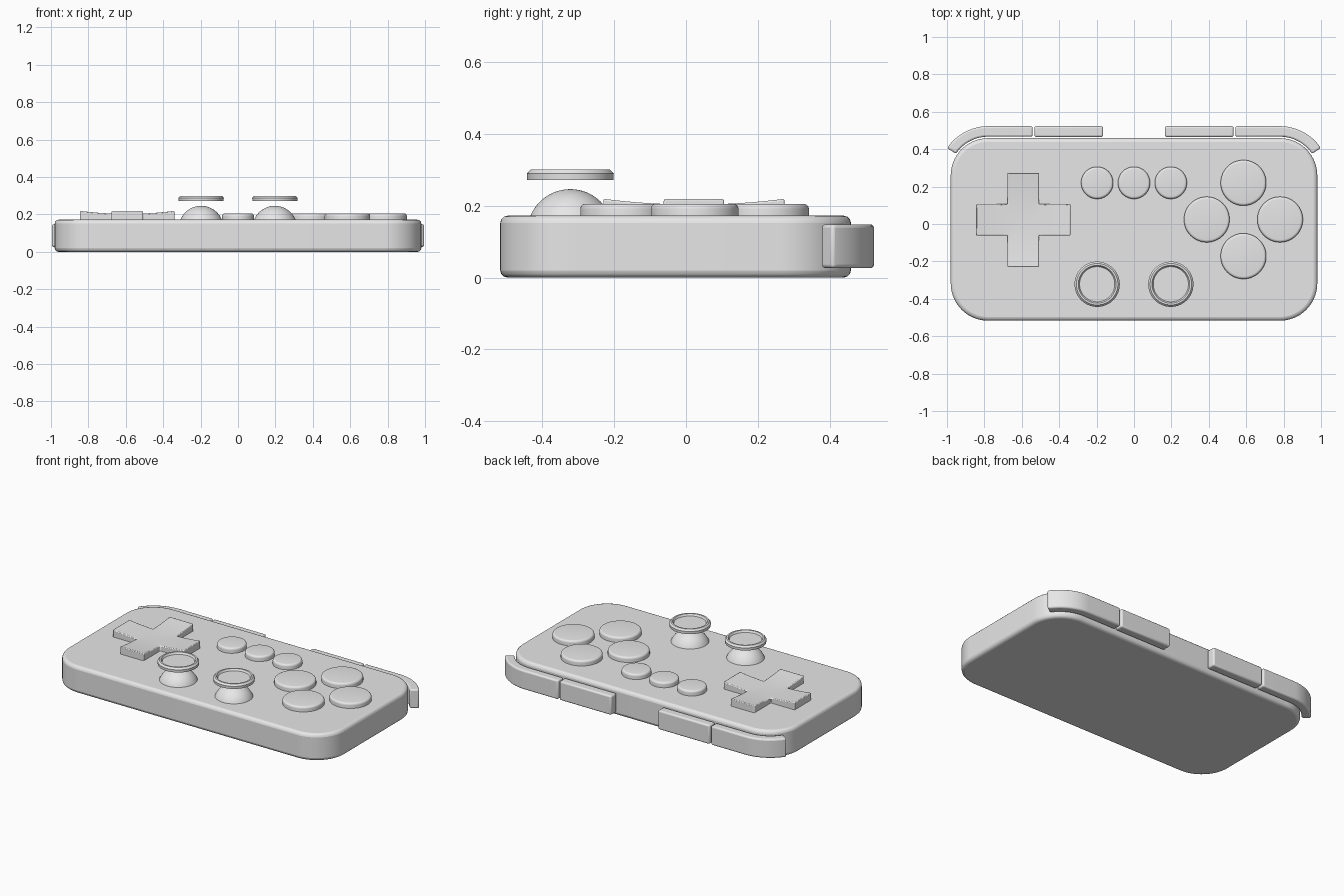
import bpy, bmesh, math

if "Cube" in bpy.data.objects:
    bpy.data.objects.remove(bpy.data.objects["Cube"])

grey = bpy.data.materials.new("grey plastic")
grey.diffuse_color = (0.8, 0.8, 0.8, 1)
grey.use_nodes = True
grey.node_tree.nodes["Principled BSDF"].inputs["Base Color"].default_value = grey.diffuse_color


def finish(name, bm, bevel=0.0, segments=3):
    """Turn a bmesh into a smooth-shaded object with optional rounded edges."""
    bmesh.ops.recalc_face_normals(bm, faces=bm.faces)
    mesh = bpy.data.meshes.new(name)
    bm.to_mesh(mesh)
    bm.free()
    mesh.materials.append(grey)
    ob = bpy.data.objects.new(name, mesh)
    bpy.context.collection.objects.link(ob)
    if bevel:
        mod = ob.modifiers.new("rounding", 'BEVEL')
        mod.width, mod.segments = bevel, segments
        mod.limit_method, mod.angle_limit = 'ANGLE', math.radians(40)
    bpy.ops.object.select_all(action='DESELECT')
    ob.select_set(True)
    bpy.context.view_layer.objects.active = ob
    bpy.ops.object.shade_smooth_by_angle(angle=math.radians(35))
    return ob


def prism(name, outline, z0, z1, bevel):
    """Extrude a flat outline from z0 to z1."""
    bm = bmesh.new()
    face = bm.faces.new([bm.verts.new((x, y, z0)) for x, y in outline])
    top = bmesh.ops.extrude_face_region(bm, geom=[face])
    for v in top["geom"]:
        if isinstance(v, bmesh.types.BMVert):
            v.co.z = z1
    return finish(name, bm, bevel)


def lathe(name, profile, x, y, steps=64):
    """Spin (radius, height) points about a vertical axis."""
    bm = bmesh.new()
    verts = [bm.verts.new((r, 0, z)) for r, z in profile]
    edges = [bm.edges.new(pair) for pair in zip(verts, verts[1:])]
    bmesh.ops.spin(bm, geom=verts + edges, axis=(0, 0, 1), cent=(0, 0, 0),
                   angle=2 * math.pi, steps=steps)
    bmesh.ops.remove_doubles(bm, verts=bm.verts, dist=1e-5)
    ob = finish(name, bm)
    ob.location = (x, y, 0)
    return ob


def arc(cx, cy, r, a0, a1, n=14):
    angles = [math.radians(a0 + (a1 - a0) * i / n) for i in range(n + 1)]
    return [(cx + r * math.cos(a), cy + r * math.sin(a)) for a in angles]


# Body: rounded slab
X, Y0, Y1, R = 0.98, -0.517, 0.459, 0.2
outline = (arc(X - R, Y1 - R, R, 0, 90) + arc(R - X, Y1 - R, R, 90, 180)
           + arc(R - X, Y0 + R, R, 180, 270) + arc(X - R, Y0 + R, R, 270, 360))
prism("body", outline, 0, 0.172, 0.02)

# Shoulder buttons: straight inner ones, outer ones wrapping the corners
inner = [(0.165, 0.465), (0.532, 0.465), (0.532, 0.523), (0.165, 0.523)]
outer = ([(0.542, 0.523), (0.542, 0.467)] + arc(0.78, 0.259, 0.208, 90, 34)
         + arc(0.78, 0.259, 0.264, 34, 90))
for side, s in (("right", 1), ("left", -1)):
    for part, pts in (("inner", inner), ("outer", outer)):
        prism(f"{side}_{part}_shoulder_button", [(s * x, y) for x, y in pts],
              0.026, 0.148, 0.01)


# Round buttons with softened rims
def button(name, x, y, r):
    rim = [(r - 0.014 + 0.014 * math.cos(a), 0.191 + 0.014 * math.sin(a))
           for a in [i * math.pi / 10 for i in range(6)]]
    lathe(name, [(0, 0.15), (r, 0.15)] + rim + [(0, 0.205)], x, y)


for i in range(4):
    a = i * math.pi / 2
    button(f"action_button_{i + 1}", 0.585 + 0.196 * math.cos(a),
           0.024 + 0.196 * math.sin(a), 0.122)
for i in (-1, 0, 1):
    button(f"menu_button_{i + 2}", i * 0.197, 0.22, 0.086)

# Thumbsticks: dome and floating dished cap
dome = [(0.12 * math.cos(a), 0.126 + 0.12 * math.sin(a))
        for a in [i * math.pi / 32 for i in range(17)]]
cap = [(0, 0.272), (0.12, 0.272), (0.121, 0.289), (0.111, 0.3),
       (0.101, 0.3), (0.094, 0.288), (0, 0.288)]
for side, s in (("right", 1), ("left", -1)):
    lathe(f"{side}_stick_dome", dome, s * 0.197, -0.322)
    lathe(f"{side}_stick_cap", cap, s * 0.197, -0.322)

# Direction pad: cross whose top dips towards the middle
L, W = 0.252, 0.084
cuts = [-L + (L - W) * i / 6 for i in range(6)] + [-W, -W / 2, 0]
cuts += [-c for c in reversed(cuts[:-1])]
bm = bmesh.new()
for x0, x1 in zip(cuts, cuts[1:]):
    for y0, y1 in zip(cuts, cuts[1:]):
        if min(abs(x0 + x1), abs(y0 + y1)) < 2 * W:
            bm.faces.new([bm.verts.new((x, y, 0.203 + 0.016 * (max(abs(x), abs(y)) / L) ** 2))
                          for x, y in ((x0, y0), (x1, y0), (x1, y1), (x0, y1))])
bmesh.ops.remove_doubles(bm, verts=bm.verts, dist=1e-5)
skirt = bmesh.ops.extrude_edge_only(bm, edges=[e for e in bm.edges if e.is_boundary])
for v in skirt["geom"]:
    if isinstance(v, bmesh.types.BMVert):
        v.co.z = 0.15
pad = finish("direction_pad", bm, 0.005, 2)
pad.location = (-0.592, 0.022, 0)
